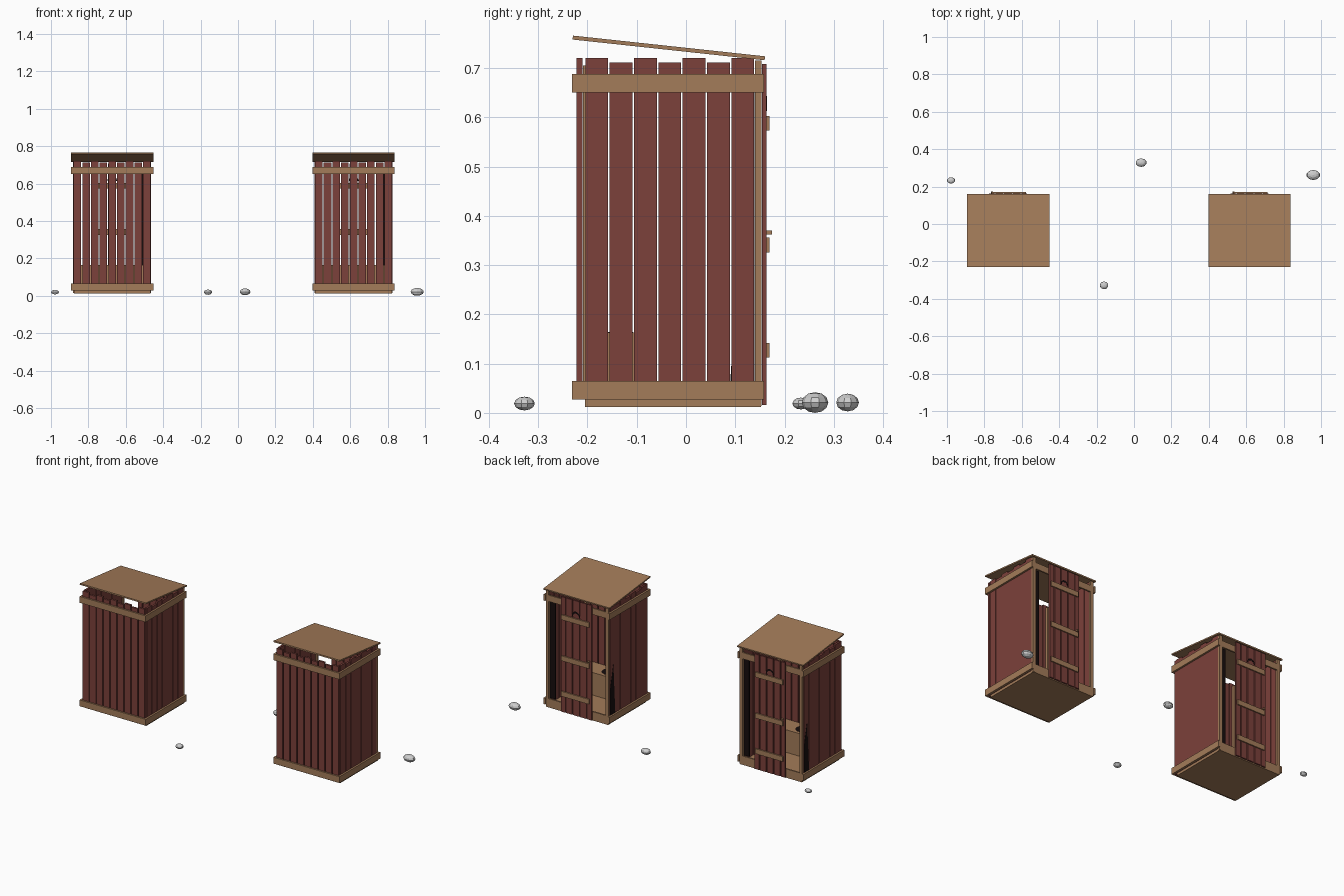
import bpy, bmesh, math
from mathutils import Matrix, Vector

cube = bpy.data.objects.get("Cube")
if cube:
    bpy.data.objects.remove(cube)


def material(name, rgb):
    m = bpy.data.materials.new(name)
    m.use_nodes = True
    m.diffuse_color = (*rgb, 1)
    m.node_tree.nodes["Principled BSDF"].inputs["Base Color"].default_value = (*rgb, 1)
    return m


RED = material("barn red", (0.2, 0.052, 0.043))
TAN = material("tan wood", (0.37, 0.2, 0.1))
DARK = material("dark interior", (0.008, 0.004, 0.004))
STONE = material("pale stone", (0.62, 0.62, 0.62))
SHEDS = {"left_shed": 0.618, "right_shed": -0.673}


def place(name, bm, mat):
    """Turn a bmesh into one shared mesh standing in both sheds."""
    bmesh.ops.recalc_face_normals(bm, faces=bm.faces)
    mesh = bpy.data.meshes.new(name)
    bm.to_mesh(mesh)
    bm.free()
    mesh.materials.append(mat)
    for shed, x in SHEDS.items():
        ob = bpy.data.objects.new(f"{shed}_{name}", mesh)
        ob.location.x = x
        bpy.context.collection.objects.link(ob)


def boxes(name, mat, spans, rot=None):
    """Boxes given as (x0, x1, y0, y1, z0, z1)."""
    bm = bmesh.new()
    for x0, x1, y0, y1, z0, z1 in spans:
        size = Matrix.Diagonal((x1 - x0, y1 - y0, z1 - z0, 1))
        mid = Matrix.Translation(((x0 + x1) / 2, (y0 + y1) / 2, (z0 + z1) / 2))
        bmesh.ops.create_cube(bm, size=1, matrix=mid @ (rot or Matrix()) @ size)
    place(name, bm, mat)


def plate(name, mat, points, thickness):
    """Flat outline extruded along a short vector."""
    bm = bmesh.new()
    face = bm.faces.new([bm.verts.new(p) for p in points])
    ext = bmesh.ops.extrude_face_region(bm, geom=[face])
    verts = [g for g in ext["geom"] if isinstance(g, bmesh.types.BMVert)]
    bmesh.ops.translate(bm, verts=verts, vec=Vector(thickness))
    place(name, bm, mat)


# Plank walls with alternating plank tops
W, FRONT, BACK, BASE = 0.209, -0.222, 0.14, 0.027
T = 0.012
top = lambda i: 0.711 if i % 2 else 0.721
pitch = 2 * W / 9
boxes("front_wall", RED, [
    (-W + i * pitch + 0.003, -W + (i + 1) * pitch - 0.003, FRONT, FRONT + T, BASE, top(i))
    for i in range(9)])
y0 = FRONT + T + 0.004
step = (BACK - y0) / 7
for side, s in (("left", 1), ("right", -1)):
    boxes(side + "_wall", RED, [
        (*sorted((s * W, s * (W - T))), y0 + i * step + 0.0015, y0 + (i + 1) * step - 0.0015,
         BASE, top(i)) for i in range(7)])

# Frame: floor, corner posts and trim bands
boxes("floor", TAN, [(-0.205, 0.205, -0.205, 0.152, 0.012, BASE)])
posts = []
for s in (1, -1):
    px = sorted((s * 0.208, s * 0.19))
    posts.append((*px, BACK, 0.153, 0.014, 0.715))
    posts.append((*sorted((s * 0.197, s * 0.18)), y0 - 0.003, y0 + 0.014, BASE, 0.705))
boxes("corner_posts", TAN, posts)
for label, z0, z1 in (("lower_trim", BASE, 0.065), ("upper_trim", 0.65, 0.688)):
    boxes(label, TAN, [
        (-0.22, 0.22, -0.231, FRONT, z0, z1),
        (-0.22, -W, FRONT, 0.158, z0, z1),
        (W, 0.22, FRONT, 0.158, z0, z1),
        (-W, W, 0.143, 0.152, z0, z1)])

# Sloping roof board
drop = math.atan2(0.042, 0.39)
length = 0.39 / math.cos(drop)
boxes("roof", TAN, [(-0.22, 0.22, -0.035 - length / 2, -0.035 + length / 2, 0.737, 0.745)],
      Matrix.Rotation(-drop, 4, "X"))

# Bench with seat opening
boxes("bench", TAN, [(-0.195, 0.195, -0.205, -0.09, BASE, 0.163)])
ring = [math.tau * i / 16 for i in range(16)]
plate("seat_hole", DARK,
      [(0.04 * math.cos(a), -0.148 + 0.04 * math.sin(a), 0.163) for a in ring], (0, 0, 0.001))

# Plank door with battens, handle and crescent
edges = (-0.105, -0.071, -0.024, 0.023, 0.069, 0.105)
boxes("door", RED, [(a + 0.003, b - 0.003, 0.154, 0.163, 0.016, 0.708)
                    for a, b in zip(edges, edges[1:])])
boxes("door_battens", TAN, [(-0.09, 0.095, 0.163, 0.17, z, z + 0.03)
                            for z in (0.112, 0.326, 0.573)])
boxes("door_handle", TAN, [(-0.091, -0.081, 0.163, 0.175, 0.362, 0.37)])
arc = [math.pi * i / 10 for i in range(11)]
outer = [(0.026 * math.cos(a), 0.163, 0.613 + 0.03 * math.sin(a)) for a in arc]
inner = [(0.02 * math.cos(a), 0.163, 0.613 + 0.019 * math.sin(a)) for a in reversed(arc)]
plate("door_crescent", DARK, outer + inner, (0, 0.001, 0))

# Dark strips beside the door opening
boxes("inner_shadow_board", DARK, [(0.155, 0.19, 0.132, 0.139, 0.065, 0.65)])
plate("side_gap", DARK, [(-W, 0.139, 0.065), (-W, 0.09, 0.065), (-W, 0.108, 0.36),
                         (-W, 0.139, 0.22)], (-0.001, 0, 0))

# Scattered faceted stones: centre, then half sizes
stones = [((-0.978, 0.233, 0.019), (0.022, 0.017, 0.012)),
          ((-0.16, -0.328, 0.019), (0.023, 0.021, 0.014)),
          ((0.038, 0.328, 0.021), (0.03, 0.023, 0.018)),
          ((0.958, 0.262, 0.021), (0.037, 0.027, 0.021))]
for i, (centre, half) in enumerate(stones):
    bm = bmesh.new()
    bmesh.ops.create_uvsphere(bm, u_segments=10, v_segments=6, radius=1,
                              matrix=Matrix.Translation(centre) @ Matrix.Diagonal((*half, 1)))
    mesh = bpy.data.meshes.new("stone")
    bm.to_mesh(mesh)
    bm.free()
    mesh.materials.append(STONE)
    bpy.context.collection.objects.link(bpy.data.objects.new(f"stone_{i + 1}", mesh))
